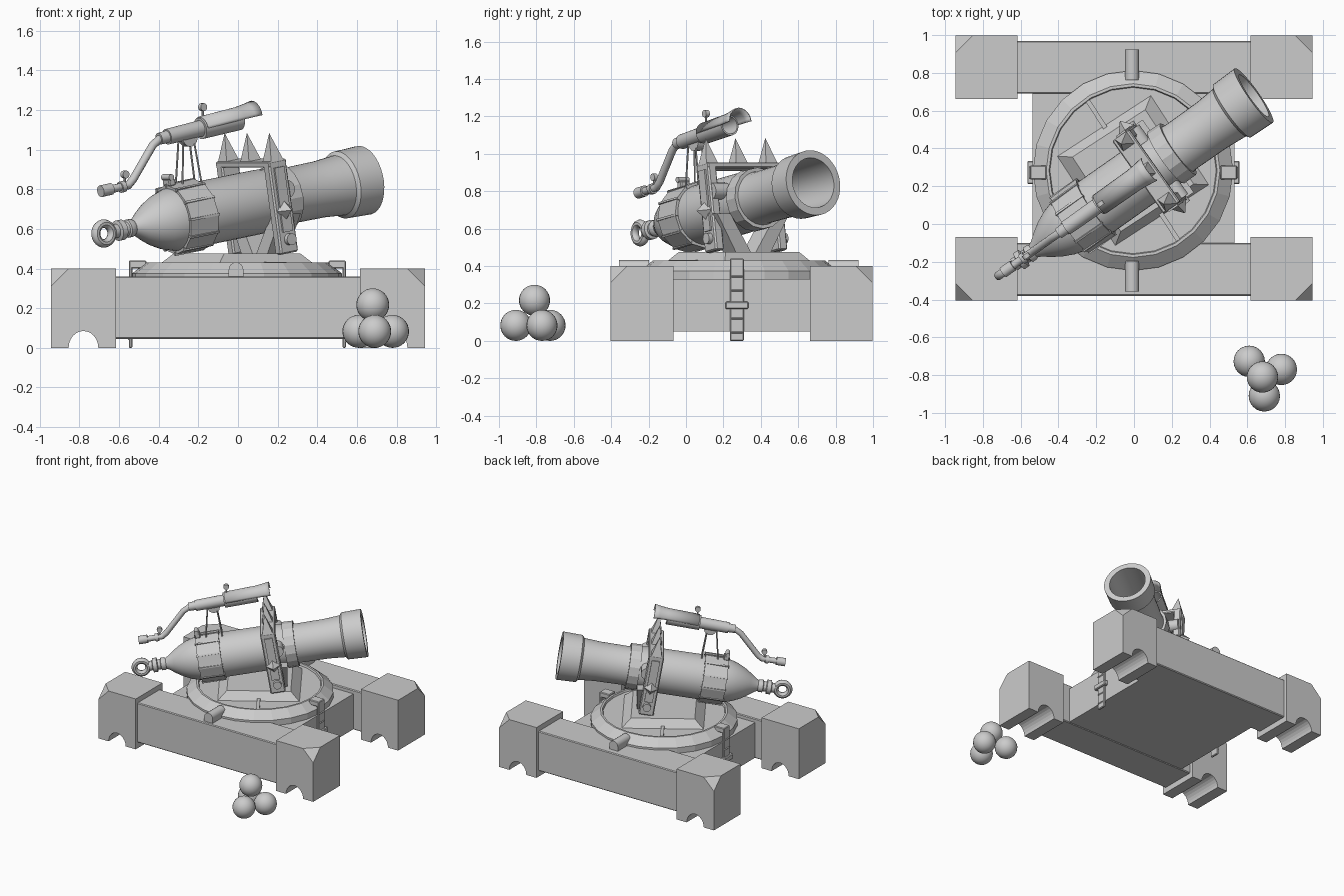
import bpy, bmesh
from math import pi, sin, cos, radians
from mathutils import Matrix, Vector

if "Cube" in bpy.data.objects:
    bpy.data.objects.remove(bpy.data.objects["Cube"])

YAW, PITCH = radians(35.2), radians(9.5)
I = Matrix.Identity(4)
# H: level frame along the barrel heading (z absolute); C: frame along the barrel axis
H = Matrix.Translation((-.677, -.245, 0)) @ Matrix.Rotation(YAW, 4, 'Z')
C = Matrix.Translation((-.677, -.245, .577)) @ Matrix.Rotation(YAW, 4, 'Z') @ Matrix.Rotation(-PITCH, 4, 'Y')
CX, CY = -.005, .283                       # turntable centre


def finish(name, bm, M=I, smooth=False, bevel=0):
    bmesh.ops.transform(bm, matrix=M, verts=bm.verts)
    bmesh.ops.recalc_face_normals(bm, faces=bm.faces)
    me = bpy.data.meshes.new(name)
    bm.to_mesh(me)
    bm.free()
    ob = bpy.data.objects.new(name, me)
    bpy.context.collection.objects.link(ob)
    if smooth:
        bpy.context.view_layer.objects.active = ob
        bpy.ops.object.select_all(action='DESELECT')
        ob.select_set(True)
        bpy.ops.object.shade_smooth_by_angle(angle=radians(35))
    if bevel:
        m = ob.modifiers.new("bevel", 'BEVEL')
        m.width, m.segments = bevel, 1
    return ob


def box(name, lo, hi, M=I, bevel=0, inset=(0, 0)):
    """Box from corner to corner; inset narrows the top face."""
    bm = bmesh.new()
    bmesh.ops.create_cube(bm, size=1)
    for v in bm.verts:
        top = v.co.z > 0
        v.co = [lo[i] if v.co[i] < 0 else hi[i] for i in range(3)]
        if top:
            for i in (0, 1):
                v.co[i] += inset[i] if v.co[i] == lo[i] or abs(v.co[i] - lo[i]) < 1e-5 else -inset[i]
    return finish(name, bm, M, bevel=bevel)


def lathe(name, prof, M=I, n=32, smooth=True, arc=2 * pi, start=0):
    """Revolve (distance, radius) pairs about local x."""
    bm = bmesh.new()
    full = arc > 6.2
    cols = []
    for k in range(n if full else n + 1):
        a = start + arc * k / n
        cols.append([bm.verts.new((u, r * cos(a), r * sin(a))) for u, r in prof])
    for k in range(n):
        p, q = cols[k], cols[(k + 1) % len(cols)]
        for i in range(len(prof) - 1):
            bm.faces.new((p[i], p[i + 1], q[i + 1], q[i]))
    bmesh.ops.remove_doubles(bm, verts=bm.verts, dist=1e-5)
    return finish(name, bm, M, smooth)


def rod(name, a, b, r, M=I, n=16):
    """Capped cylinder between two points."""
    a, b = Vector(a), Vector(b)
    d = b - a
    L = d.length
    R = Matrix.Translation(a) @ d.to_track_quat('X', 'Z').to_matrix().to_4x4()
    return lathe(name, [(0, 0), (0, r), (L, r), (L, 0)], M @ R, n)


def spike(name, base, tip, r, M):
    a, d = Vector(base), Vector(tip) - Vector(base)
    R = Matrix.Translation(a) @ d.to_track_quat('X', 'Z').to_matrix().to_4x4()
    return lathe(name, [(0, 0), (0, r), (d.length, 0)], M @ R, 4, False)


# corner feet: arched underside, outer top corner cut off
def foot(name, sx, sy):
    bm = bmesh.new()
    cx, cy, hw = .78 * sx, .297 + .533 * sy, .164
    pts = [(-hw, 0)] + [(-.075 * cos(pi * k / 12), .085 * sin(pi * k / 12)) for k in range(13)]
    pts += [(hw, 0), (hw, .4), (-hw, .4)]
    f = bm.faces.new([bm.verts.new((cx + x, cy - .168, z)) for x, z in pts])
    ext = bmesh.ops.extrude_face_region(bm, geom=[f])
    bmesh.ops.translate(bm, vec=(0, .336, 0), verts=[v for v in ext['geom'] if isinstance(v, bmesh.types.BMVert)])
    corner = Vector((cx + hw * sx, cy + .168 * sy, .4))
    cut = bmesh.ops.bisect_plane(bm, geom=bm.verts[:] + bm.edges[:] + bm.faces[:],
                                 plane_co=corner - Vector((.09 * sx, 0, 0)),
                                 plane_no=(sx, sy, 1), clear_outer=True)
    bmesh.ops.holes_fill(bm, edges=[e for e in bm.edges if e.is_boundary])
    finish(name, bm)


for sx, a in ((-1, "left"), (1, "right")):
    for sy, b in ((-1, "front"), (1, "back")):
        foot(f"foot_{b}_{a}", sx, sy)

# beams and central bed
box("front_beam", (-.63, -.38, .045), (.63, -.1, .36), bevel=.006)
box("back_beam", (-.63, .69, .045), (.63, .97, .36), bevel=.006)
box("bed", (-.538, -.11, .05), (.532, .7, .33))

# turntable
T = Matrix.Translation((CX, CY, 0)) @ Matrix.Rotation(-pi / 2, 4, 'Y')
lathe("turntable_ring", [(.32, 0), (.32, .53), (.375, .53), (.43, .46), (.43, .445), (.415, .44), (.415, 0)], T, 24, False)
TY = Matrix.Translation((CX, CY, 0)) @ Matrix.Rotation(radians(33), 4, 'Z')
for s in (-1, 1):
    box("turntable_rib", (-.012, min(s * .27, s * .44), .40), (.012, max(s * .27, s * .44), .432), TY)
box("carriage_base", (-.3, -.285, .41), (.3, .285, .475), TY, inset=(.07, .05))

# clamps at front and back of the ring
for s, nm in ((-1, "front"), (1, "back")):
    y = CY + s * .56
    rod(nm + "_clamp", (-.01, y - .08, .395), (-.01, y + .08, .395), .037)
    box(nm + "_clamp_base", (-.047, y - .08, .35), (.027, y + .08, .395))
# straps down the sides
for s, nm in ((-1, "left"), (1, "right")):
    def side(name, d0, d1, y0, y1, z0, z1):
        xs = sorted((s * d0 - .003, s * d1 - .003))
        box(nm + name, (xs[0], y0, z0), (xs[1], y1, z1), bevel=.005)
    side("_strap", .53, .548, .235, .31, 0, .42)
    side("_strap_hook", .46, .548, .235, .31, .40, .44)
    side("_strap_buckle", .53, .562, .212, .333, .17, .21)
    for k in range(5):
        side("_strap_link", .53, .553, .238, .307, .04 + k * .075, .05 + k * .075)

# barrel with hollow bore
lathe("barrel", [(.055, 0), (.055, .035), (.08, .035), (.085, .052), (.115, .052), (.12, .037), (.14, .037),
                 (.145, .046), (.17, .046), (.18, .04), (.2, .05), (.24, .08), (.29, .112), (.35, .14),
                 (.42, .16), (.6, .163), (.98, .162), (1.1, .15), (1.15, .142), (1.35, .144), (1.47, .153),
                 (1.485, .172), (1.627, .176), (1.627, .135), (1.2, .125), (1.2, 0)], C, 36)
lathe("breech_band", [(.42, .14), (.42, .178), (.59, .182), (.59, .14)], C, 12, False)
for k in range(12):
    box("band_rib", (.415, -.006, .165), (.595, .006, .184), C @ Matrix.Rotation(2 * pi * k / 12, 4, 'X'))
lathe("front_band", [(1.05, .13), (1.05, .168), (1.13, .166), (1.13, .13)], C, 16, False)

# breech ring
bm = bmesh.new()
n, m = 24, 10
g = [[bm.verts.new(((.05 + .022 * cos(2 * pi * j / m)) * cos(2 * pi * i / n), .024 * sin(2 * pi * j / m),
                    (.05 + .022 * cos(2 * pi * j / m)) * sin(2 * pi * i / n))) for j in range(m)] for i in range(n)]
for i in range(n):
    for j in range(m):
        bm.faces.new((g[i][j], g[(i + 1) % n][j], g[(i + 1) % n][(j + 1) % m], g[i][(j + 1) % m]))
finish("breech_ring", bm, C, True)

# yoke: posts, crossbar, trunnions, spikes, struts
for s, nm in ((-1, "near"), (1, "far")):
    ys = sorted((s * .18, s * .235))
    box(nm + "_post", (.9, ys[0], -.26), (1.01, ys[1], .2), C, bevel=.008)
    ys = sorted((s * .225, s * .245))
    box(nm + "_post_panel", (.925, ys[0], -.15), (.985, ys[1], .18), C)
    rod(nm + "_trunnion", (1.0, s * .13, .06), (1.0, s * .225, .06), .045, C)
    rod(nm + "_pivot_bolt", (.96, s * .2, -.19), (.96, s * .26, -.19), .03, C, 12)
    spike(nm + "_side_spike", (.955, s * .24, -.04), (.955, s * .3, -.04), .05, C)
    # strut leaning outward from the carriage to the post
    bm = bmesh.new()
    ring = [bm.verts.new((.93 + .12 * i, s * l, z)) for i in (0, 1)
            for l, z in ((.0, .45), (.1, .45), (.235, .68), (.15, .68))]
    bmesh.ops.convex_hull(bm, input=ring)
    finish(nm + "_strut", bm, H)
box("crossbar", (.9, -.235, .185), (1.01, .235, .215), C, bevel=.006)
R45 = C @ Matrix.Translation((.955, 0, .21))
for k in (-1, 0, 1):
    bm = bmesh.new()
    bmesh.ops.create_cone(bm, cap_ends=True, segments=4, radius1=.055, radius2=0, depth=.145)
    finish("crossbar_spike", bm, R45 @ Matrix.Translation((0, k * .195, .072)) @ Matrix.Rotation(pi / 4, 4, 'Z'))

# sighting tube above the barrel
pipe = [(.03, .798), (.15, .82), (.18, .85), (.30, 1.02), (.34, 1.052), (.45, 1.078)]
cu = bpy.data.curves.new("sight_pipe", 'CURVE')
cu.dimensions, cu.bevel_depth, cu.bevel_resolution, cu.use_fill_caps = '3D', .021, 3, True
sp = cu.splines.new('POLY')
sp.points.add(len(pipe) - 1)
for p, (h, z) in zip(sp.points, pipe):
    p.co = (*(H @ Vector((h, 0, z))), 1)
bpy.context.collection.objects.link(bpy.data.objects.new("sight_pipe", cu))
rod("eyepiece", (-.02, 0, .79), (.045, 0, .802), .03, H)
rod("eyepiece_collar", (.1, 0, .81), (.125, 0, .815), .029, H)
S = H @ Matrix.Translation((.34, 0, 1.055)) @ Matrix.Rotation(-radians(11.5), 4, 'Y')
lathe("sight_tube", [(0, 0), (0, .03), (.05, .032), (.05, .04), (.26, .042), (.26, .055), (.5, .057), (.5, .048), (.3, .04), (.3, 0)], S, 24)
hood = lathe("sight_hood", [(.27, .06), (.5, .062), (.56, .068), (.6, .074)], S, 14, True, pi, 0)
hood.modifiers.new("thick", 'SOLIDIFY').thickness = .007
for nm, h, z0, z1 in (("tube", .61, 1.15, 1.215), ("pipe", .13, .82, .875)):
    rod(nm + "_knob_stem", (h, 0, z0), (h, 0, z1), .006, H, 8)
    rod(nm + "_knob", (h, -.012, z1), (h, .012, z1), .02, H, 12)
rod("sight_saddle", (.52, -.02, 1.06), (.52, .02, 1.06), .045, H, 16)
for s in (-1, 1):
    rod("sight_leg", (.475, s * .02, 1.05), (.465, s * .03, .82), .005, H, 8)
    rod("sight_leg", (.545, s * .02, 1.03), (.585, s * .03, .82), .005, H, 8)
box("sight_mount", (.42, -.03, .17), (.46, .03, .205), C, bevel=.005)
rod("mount_pin", (.435, -.035, .215), (.435, .035, .215), .016, C, 12)

# pile of shot
for x, y, z in ((.61, -.727, .083), (.78, -.77, .083), (.69, -.91, .083), (.68, -.81, .217)):
    bm = bmesh.new()
    bmesh.ops.create_uvsphere(bm, u_segments=24, v_segments=16, radius=.083)
    finish("cannonball", bm, Matrix.Translation((x, y, z)), True)
